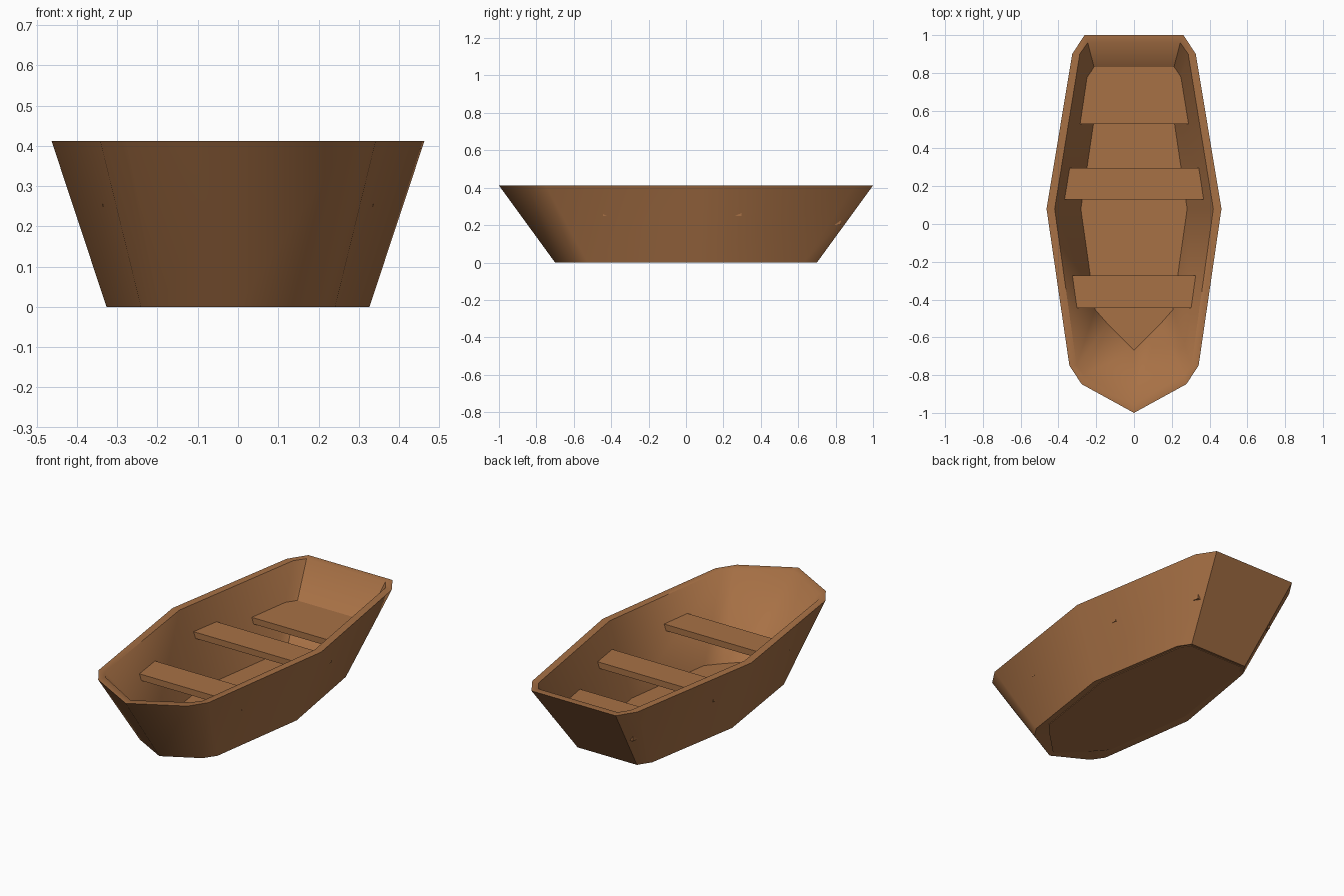
import bpy, bmesh, math

if "Cube" in bpy.data.objects:
    bpy.data.objects.remove(bpy.data.objects["Cube"])

wood = bpy.data.materials.new("warm brown wood")
wood.diffuse_color = (0.39, 0.165, 0.06, 1)
wood.use_nodes = True
wood.node_tree.nodes["Principled BSDF"].inputs["Base Color"].default_value = wood.diffuse_color

H = 0.412


def outline(half, z):
    """Closed loop, bow tip first, mirrored about x = 0."""
    pts = [(x, y, z) for x, y in half]
    return pts + [(-x, y, z) for x, y in reversed(half) if x > 0]


def finish(name, bm, smooth=None):
    bmesh.ops.recalc_face_normals(bm, faces=bm.faces)
    me = bpy.data.meshes.new(name)
    bm.to_mesh(me)
    bm.free()
    me.materials.append(wood)
    ob = bpy.data.objects.new(name, me)
    bpy.context.collection.objects.link(ob)
    if smooth:
        bpy.ops.object.select_all(action='DESELECT')
        ob.select_set(True)
        bpy.context.view_layer.objects.active = ob
        bpy.ops.object.shade_smooth_by_angle(angle=smooth, keep_sharp_edges=True)
    return ob


def slab(name, half, z0, z1):
    """Flat board from a mirrored plan outline."""
    bm = bmesh.new()
    lo = [bm.verts.new(p) for p in outline(half, z0)]
    hi = [bm.verts.new(p) for p in outline(half, z1)]
    bm.faces.new(lo)
    bm.faces.new(hi)
    n = len(lo)
    for i in range(n):
        j = (i + 1) % n
        bm.faces.new((lo[i], lo[j], hi[j], hi[i]))
    return finish(name, bm)


# Hull shell: outer and inner walls joined by the rim and the bottom ring
outer = [(0, -1), (0.277, -0.848), (0.342, -0.75), (0.463, 0.08), (0.327, 0.9), (0.262, 1)]
inner_top = [(0, -0.955), (0.266, -0.8), (0.304, -0.75), (0.42, 0.08), (0.287, 0.9), (0.245, 0.96)]
inner_low = [(0, -0.665), (0.135, -0.53), (0.205, -0.45), (0.28, 0.08), (0.2, 0.62), (0.17, 0.67)]
outer_low = [(x * 0.705, y * 0.7) for x, y in outer]

bm = bmesh.new()
rings = [[bm.verts.new(p) for p in outline(h, z)] for h, z in
         ((outer_low, 0), (outer, H), (inner_top, H), (inner_low, 0.01))]
n = len(rings[0])
for k in range(4):
    a, b = rings[k], rings[(k + 1) % 4]
    for i in range(n):
        j = (i + 1) % n
        bm.faces.new((a[i], a[j], b[j], b[i]))
# Crisp transom corners
for a, b in ((0, 1), (2, 3)):
    for i in (5, 6):
        bm.edges.get((rings[a][i], rings[b][i])).smooth = False
finish("hull", bm, math.radians(60))

# Floor board, tucked slightly into the hull walls
floor = [(x * 1.03, y * 1.01) for x, y in inner_low]
slab("floor", floor, 0.004, 0.014)

# Seats, whose ends just pierce the hull sides
slab("front_seat", [(0.337, -0.445), (0.337, -0.272)], 0.25, 0.285)
slab("middle_seat", [(0.377, 0.13), (0.377, 0.296)], 0.25, 0.285)
slab("stern_seat", [(0.305, 0.53), (0.25, 0.83)], 0.2, 0.235)
